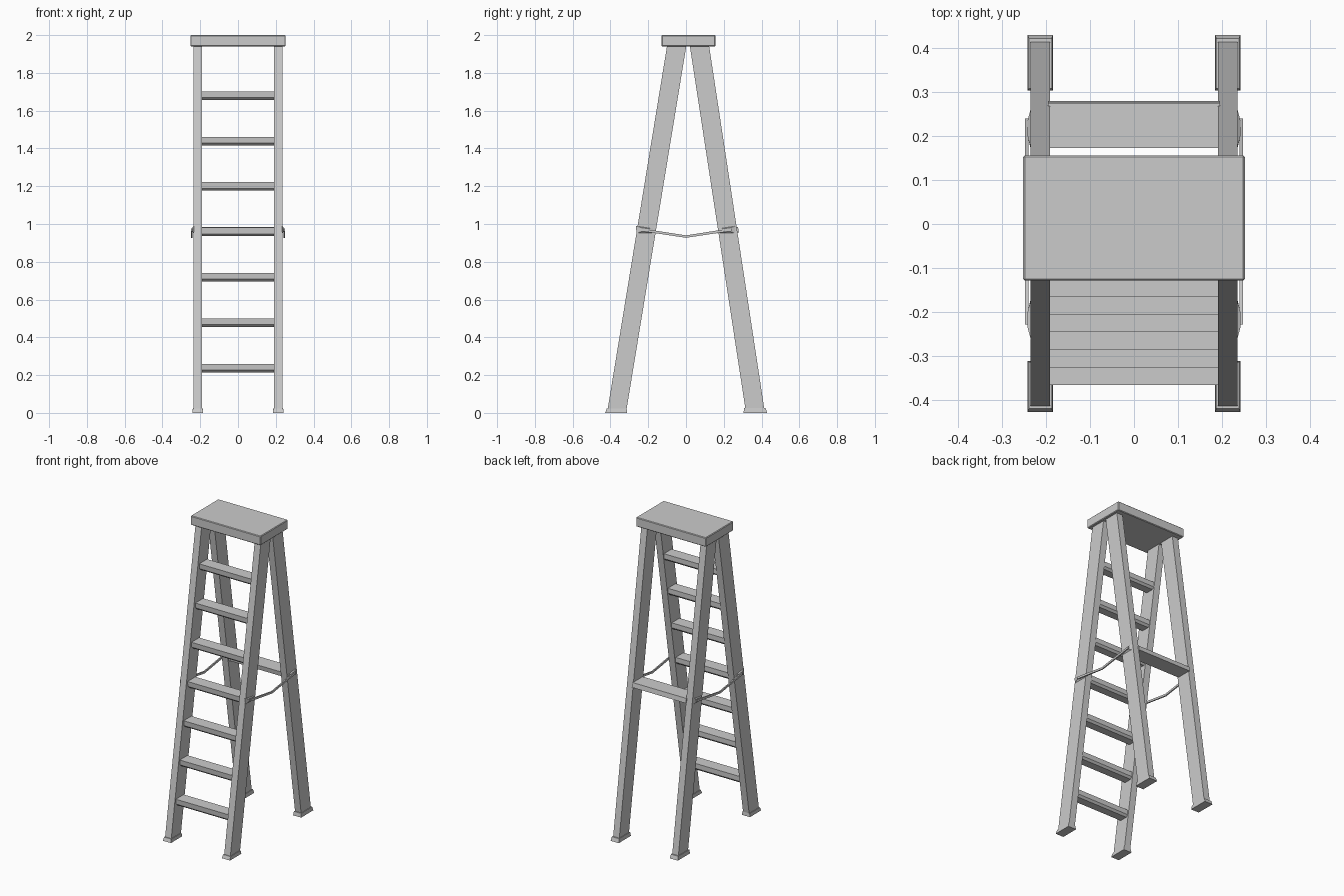
import bpy, bmesh

if "Cube" in bpy.data.objects:
    bpy.data.objects.remove(bpy.data.objects["Cube"])


def make(name, bm, bevel=0):
    bmesh.ops.recalc_face_normals(bm, faces=bm.faces)
    me = bpy.data.meshes.new(name)
    bm.to_mesh(me)
    bm.free()
    ob = bpy.data.objects.new(name, me)
    bpy.context.collection.objects.link(ob)
    if bevel:
        m = ob.modifiers.new("Bevel", 'BEVEL')
        m.width = bevel
        m.segments = 1
    return ob


def mirror(ob):
    ob.modifiers.new("Mirror", 'MIRROR').use_axis[0] = True


def extrude_x(name, profile, x0, x1, bevel=0):
    """Extrude a (y, z) outline between two x positions."""
    bm = bmesh.new()
    a = [bm.verts.new((x0, y, z)) for y, z in profile]
    b = [bm.verts.new((x1, y, z)) for y, z in profile]
    bm.faces.new(a)
    bm.faces.new(b[::-1])
    n = len(a)
    for i in range(n):
        j = (i + 1) % n
        bm.faces.new((a[i], b[i], b[j], a[j]))
    return make(name, bm, bevel)


def loft(name, lower, upper):
    """Join two four-cornered loops into a closed solid."""
    bm = bmesh.new()
    a = [bm.verts.new(p) for p in lower]
    b = [bm.verts.new(p) for p in upper]
    bm.faces.new(a[::-1])
    bm.faces.new(b)
    for i in range(4):
        j = (i + 1) % 4
        bm.faces.new((a[i], a[j], b[j], b[i]))
    return make(name, bm)


def rect(x0, x1, y0, y1, z):
    return [(x0, y0, z), (x1, y0, z), (x1, y1, z), (x0, y1, z)]


# Top platform
extrude_x("top_platform", [(-0.129, 1.94), (0.156, 1.94), (0.156, 2), (-0.129, 2)],
          -0.252, 0.252, 0.004)

# Splayed legs, mirrored left to right
mirror(extrude_x("front_legs", [(-0.417, 0.005), (-0.317, 0.005), (0.002, 1.945), (-0.1, 1.945)],
                 0.191, 0.235))
mirror(extrude_x("rear_legs", [(0.317, 0.005), (0.417, 0.005), (0.122, 1.945), (0.02, 1.945)],
                 0.191, 0.235))

# Tapered feet
mirror(loft("front_feet", rect(0.184, 0.242, -0.428, -0.312, 0),
            rect(0.187, 0.239, -0.42, -0.314, 0.022)))
mirror(loft("rear_feet", rect(0.184, 0.242, 0.304, 0.43, 0),
            rect(0.187, 0.239, 0.308, 0.422, 0.025)))

# Seven steps following the slope of the front legs
for i in range(7):
    z = 0.26 + 0.2403 * i
    y = -0.366 + 0.04 * i
    extrude_x(f"step_{i + 1}",
              [(y, z), (y + 0.08, z), (y + 0.08, z - 0.032), (y + 0.068, z - 0.045),
               (y + 0.016, z - 0.045), (y + 0.003, z - 0.033)], -0.195, 0.195)

# Rear crossbar
extrude_x("rear_crossbar", [(0.173, 0.985), (0.275, 0.985), (0.28, 0.955), (0.178, 0.955)],
          -0.195, 0.195)

# Folding spreader arms with a low knee in the middle
mirror(extrude_x("spreader_arms",
                 [(-0.228, 0.961), (0, 0.927), (0.24, 0.963), (0.24, 0.977),
                  (0, 0.940), (-0.228, 0.975)], 0.240, 0.248))

# Hinge plates on the legs, tapering outward
for name, s in (("front_hinge_plates", -1), ("rear_hinge_plates", 1)):
    low = [(0.234, s * y, z) for y, z in ((0.168, 0.95), (0.262, 0.95), (0.265, 0.99), (0.170, 0.975))]
    top = [(0.242, s * y, z) for y, z in ((0.2, 0.96), (0.235, 0.96), (0.235, 0.98), (0.2, 0.975))]
    mirror(loft(name, low, top))
